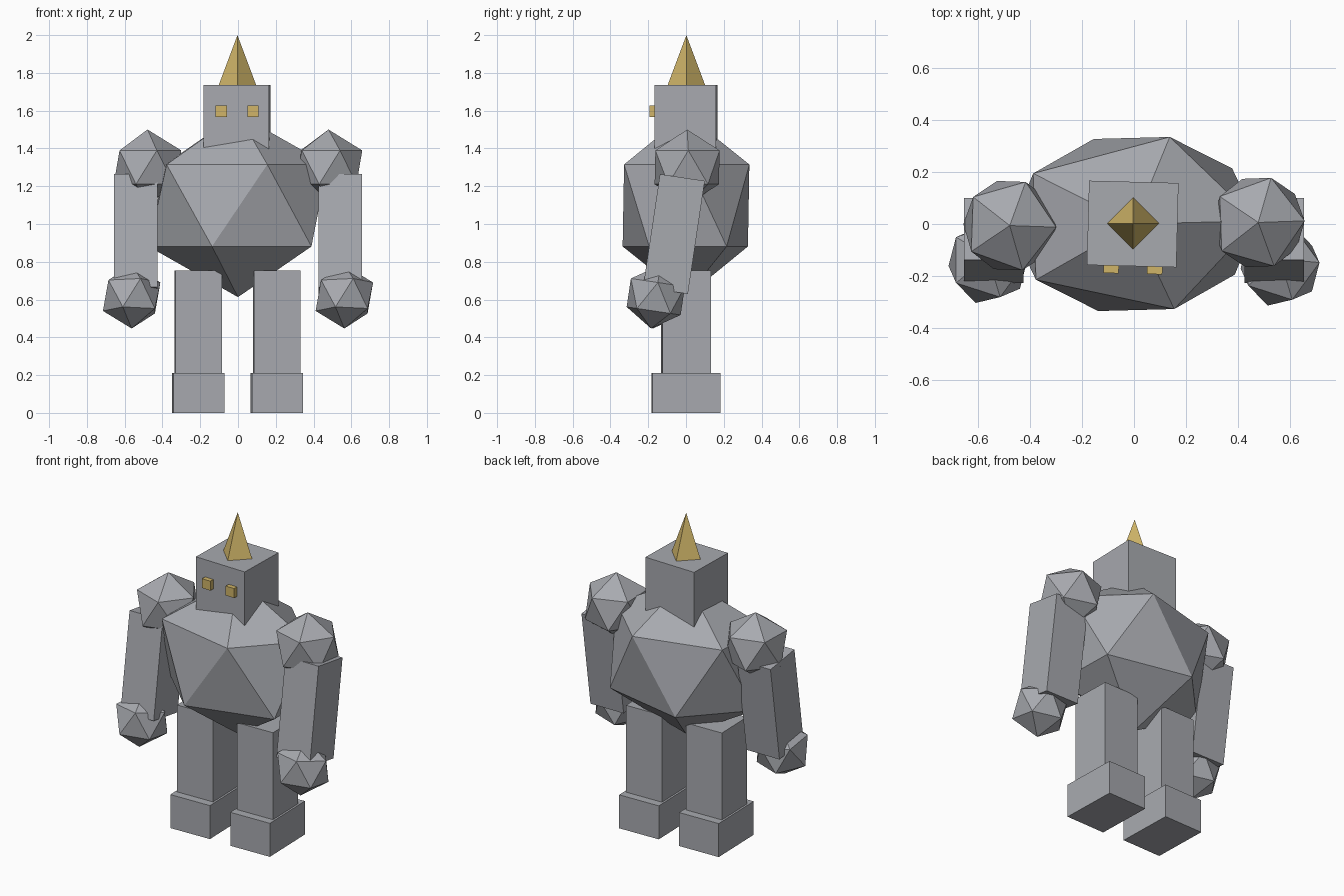
import bpy
from math import radians

cube = bpy.data.objects.get("Cube")
if cube:
    bpy.data.objects.remove(cube, do_unlink=True)


def make_material(name, rgb):
    mat = bpy.data.materials.new(name)
    mat.use_nodes = True
    colour = (*rgb, 1)
    mat.diffuse_color = colour
    mat.node_tree.nodes["Principled BSDF"].inputs["Base Color"].default_value = colour
    return mat


stone = make_material("stone_grey", (0.39, 0.40, 0.43))
gold = make_material("gold", (0.63, 0.46, 0.14))


def finish(name, mat, scale=(1, 1, 1), tilt=0, turn=0):
    """Name, colour and pose the primitive just added."""
    obj = bpy.context.object
    obj.name = name
    obj.scale = scale
    obj.rotation_euler = (radians(tilt), 0, radians(turn))
    obj.data.materials.append(mat)
    return obj


def block(name, mat, centre, size, **pose):
    bpy.ops.mesh.primitive_cube_add(size=1, location=centre)
    return finish(name, mat, size, **pose)


def boulder(name, centre, radii, **pose):
    bpy.ops.mesh.primitive_ico_sphere_add(subdivisions=1, radius=1, location=centre)
    return finish(name, stone, radii, **pose)


# Torso and head
boulder("torso", (0, 0, 1.098), (0.53, 0.39, 0.485), turn=1.5)
block("head", stone, (-0.005, 0, 1.56), (0.345, 0.325, 0.35), turn=-1.5)

# Four-sided horn on top of the head
bpy.ops.mesh.primitive_cone_add(vertices=4, radius1=0.105, depth=0.28,
                                location=(-0.003, 0.002, 1.86))
finish("horn", gold)

# Limbs and eyes on both sides
for side, s in (("left", 1), ("right", -1)):
    block(side + "_eye", gold, (s * 0.084 - 0.004, -0.164 - s * 0.002, 1.597),
          (0.059, 0.055, 0.059), turn=-1.5)
    boulder(side + "_shoulder", (s * 0.479, s * 0.006, 1.3), (0.2,) * 3, turn=s * 2)
    block(side + "_arm", stone, (s * 0.541, -0.064, 0.947),
          (0.23, 0.24, 0.605), tilt=-8.5)
    boulder(side + "_hand", (s * 0.563, -0.155 - s * 0.005, 0.615),
            (0.17,) * 3, tilt=-8.5)
    block(side + "_leg", stone, (s * 0.208 - 0.003, 0, 0.465),
          (0.245, 0.257, 0.58), turn=1.5)
    block(side + "_foot", stone, (s * 0.208 - 0.003, 0, 0.105),
          (0.27, 0.36, 0.21), turn=1.5)
